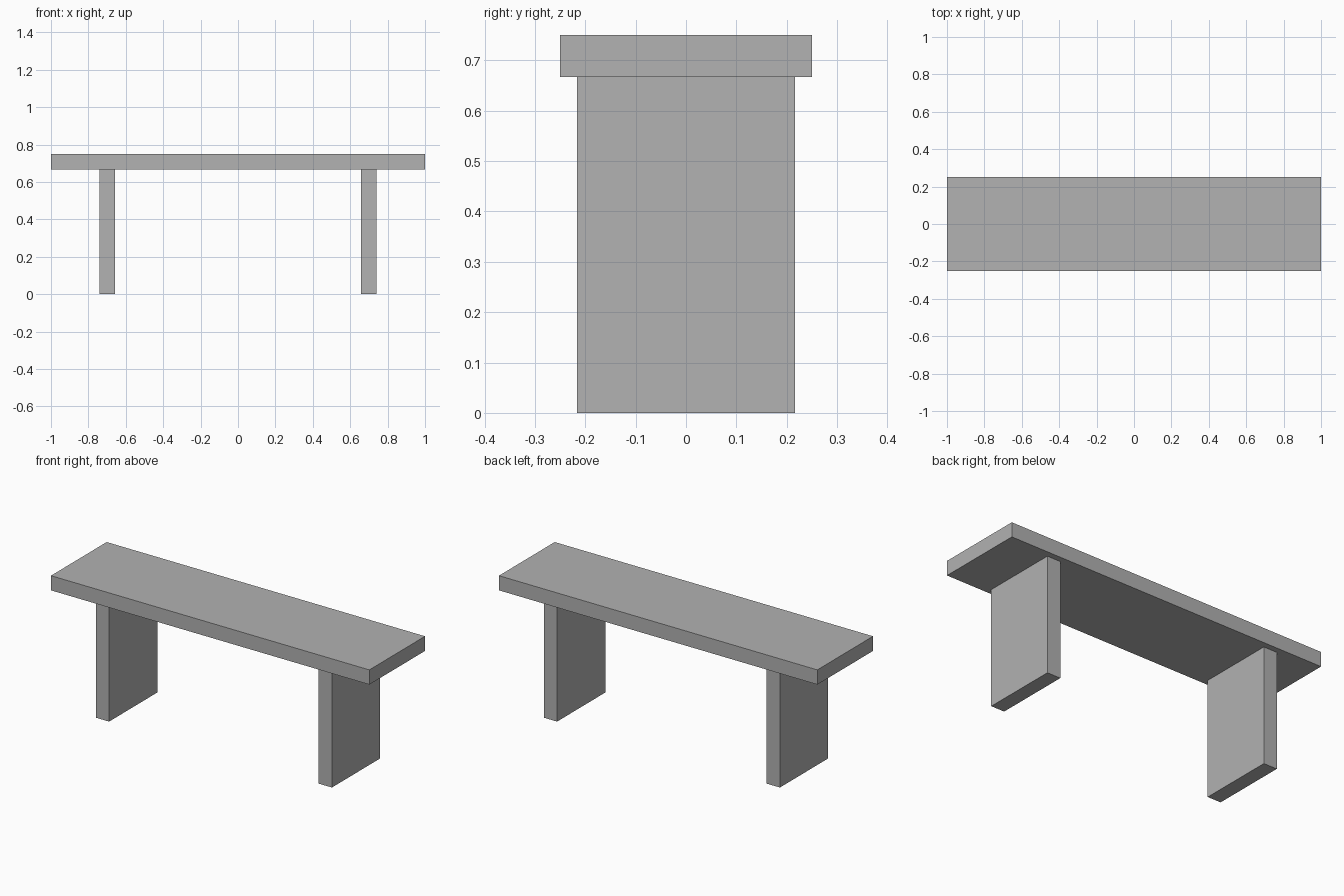
import bpy

# Remove the default cube
default = bpy.data.objects.get("Cube")
if default:
    bpy.data.objects.remove(default, do_unlink=True)

# Single plain grey
GREY = (0.445, 0.445, 0.445, 1)
grey = bpy.data.materials.new("plain_grey")
grey.use_nodes = True
grey.diffuse_color = GREY
grey.node_tree.nodes["Principled BSDF"].inputs["Base Color"].default_value = GREY

LENGTH, DEPTH, HEIGHT = 2.0, 0.5, 0.75
BOARD = 1 / 12          # thickness of every board
LEG_DEPTH = 0.433
LEG_X = 0.70
LEG_HEIGHT = HEIGHT - BOARD


def board(name, size, location):
    bpy.ops.mesh.primitive_cube_add(size=1, location=location)
    obj = bpy.context.object
    obj.name = name
    obj.scale = size
    bpy.ops.object.transform_apply(location=False, rotation=False, scale=True)
    obj.data.materials.append(grey)
    return obj


# Seat plank
board("seat", (LENGTH, DEPTH, BOARD), (0, 0, HEIGHT - BOARD / 2))

# Panel legs, one at each end
for side, name in ((1, "left_leg"), (-1, "right_leg")):
    board(name, (BOARD, LEG_DEPTH, LEG_HEIGHT), (side * LEG_X, 0, LEG_HEIGHT / 2))
